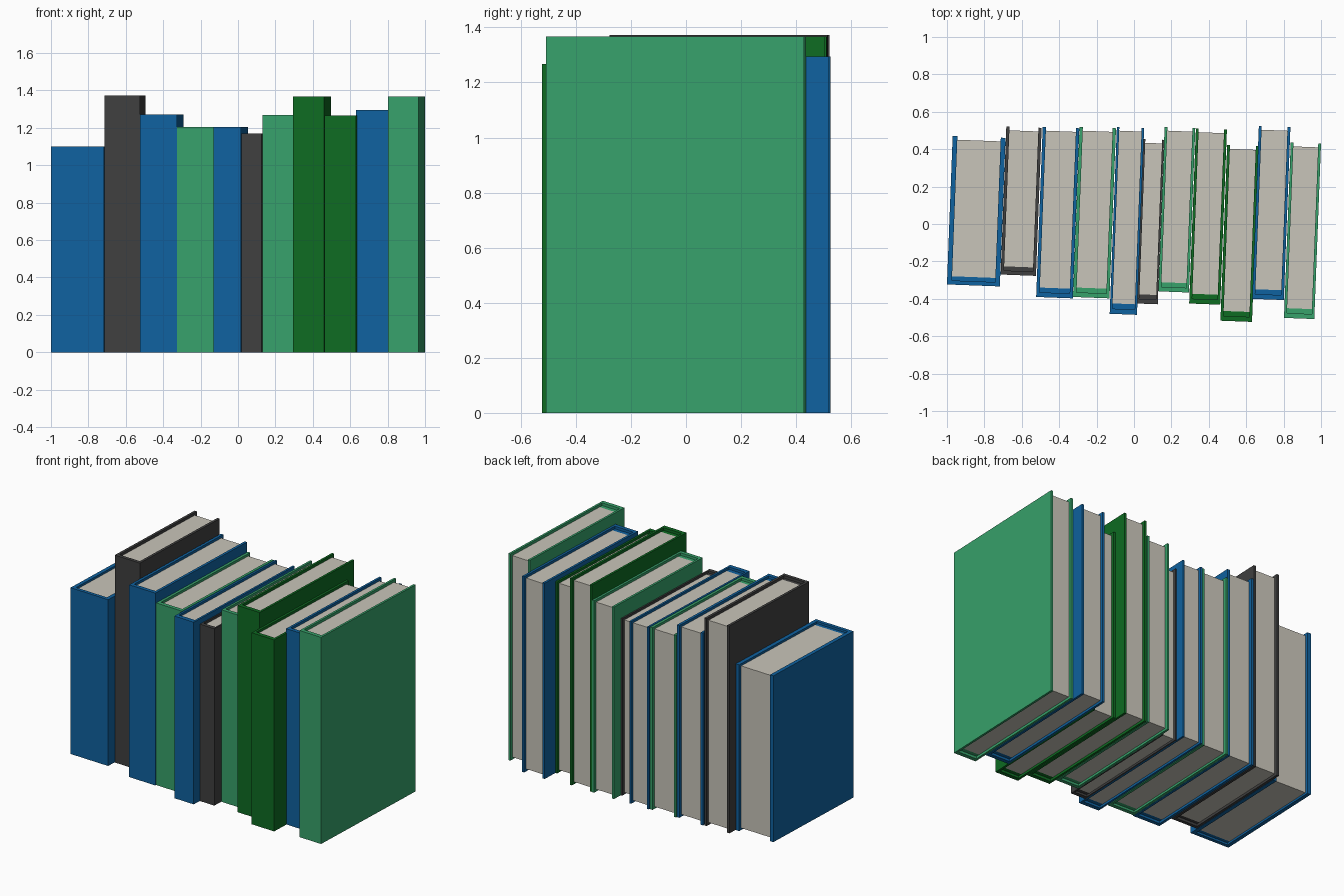
import bpy, bmesh, math
from mathutils import Matrix

if "Cube" in bpy.data.objects:
    bpy.data.objects.remove(bpy.data.objects["Cube"])


def material(name, rgb):
    def lin(c):
        c /= 255
        return c / 12.92 if c < 0.04045 else ((c + 0.055) / 1.055) ** 2.4
    m = bpy.data.materials.new(name)
    m.diffuse_color = (*[lin(c) for c in rgb], 1)
    m.use_nodes = True
    m.node_tree.nodes["Principled BSDF"].inputs["Base Color"].default_value = m.diffuse_color
    return m


BLUE = material("blue cover", (15, 98, 160))
GREY = material("charcoal cover", (64, 64, 64))
MINT = material("light green cover", (55, 162, 107))
GREEN = material("dark green cover", (14, 108, 34))
PAPER = material("paper", (201, 197, 186))
TILT = math.radians(-2.2)


def prism(name, outline, z0, z1, mat, x, y):
    """Extrude a flat outline upwards, turned slightly about its corner."""
    bm = bmesh.new()
    face = bm.faces.new([bm.verts.new((px, py, z0)) for px, py in outline])
    ext = bmesh.ops.extrude_face_region(bm, geom=[face])
    top = [v for v in ext["geom"] if isinstance(v, bmesh.types.BMVert)]
    bmesh.ops.translate(bm, verts=top, vec=(0, 0, z1 - z0))
    bmesh.ops.recalc_face_normals(bm, faces=bm.faces)
    bm.transform(Matrix.Translation((x, y, 0)) @ Matrix.Rotation(TILT, 4, 'Z'))
    me = bpy.data.meshes.new(name)
    bm.to_mesh(me)
    bm.free()
    me.materials.append(mat)
    bpy.context.collection.objects.link(bpy.data.objects.new(name, me))


def rect(x0, x1, y0, y1):
    return [(x0, y0), (x1, y0), (x1, y1), (x0, y1)]


def book(i, x, x_right, y, y_back, h, mat):
    w, d = x_right - x, y_back - y
    t, s = 0.09 * w, 0.028 * d          # board and spine thickness
    low, high = 0.012 * h, 0.987 * h    # pages sit inside the cover
    cover = [(0, 0), (w, 0), (w, d), (w - t, d), (w - t, s), (t, s), (t, d), (0, d)]
    prism(f"book_cover_{i}", cover, 0, h, mat, x, y)
    prism(f"spine_lining_{i}", rect(t, w - t, s, 2 * s), low, high, mat, x, y)
    prism(f"page_block_{i}", rect(t, w - t, 2 * s, d - 0.02), low, high, PAPER, x, y)


# left x, right x, front y, back y, height, cover colour
BOOKS = [
    (-1.0, -0.717, -0.323, 0.472, 1.10, BLUE),
    (-0.713, -0.524, -0.27, 0.522, 1.372, GREY),
    (-0.523, -0.327, -0.39, 0.52, 1.272, BLUE),
    (-0.326, -0.131, -0.39, 0.52, 1.205, MINT),
    (-0.130, 0.016, -0.48, 0.52, 1.205, BLUE),
    (0.017, 0.127, -0.425, 0.455, 1.17, GREY),
    (0.130, 0.294, -0.36, 0.52, 1.27, MINT),
    (0.295, 0.461, -0.425, 0.512, 1.367, GREEN),
    (0.462, 0.631, -0.517, 0.423, 1.267, GREEN),
    (0.632, 0.801, -0.40, 0.525, 1.295, BLUE),
    (0.802, 0.964, -0.502, 0.436, 1.367, MINT),
]
for i, b in enumerate(BOOKS, 1):
    book(i, *b)
